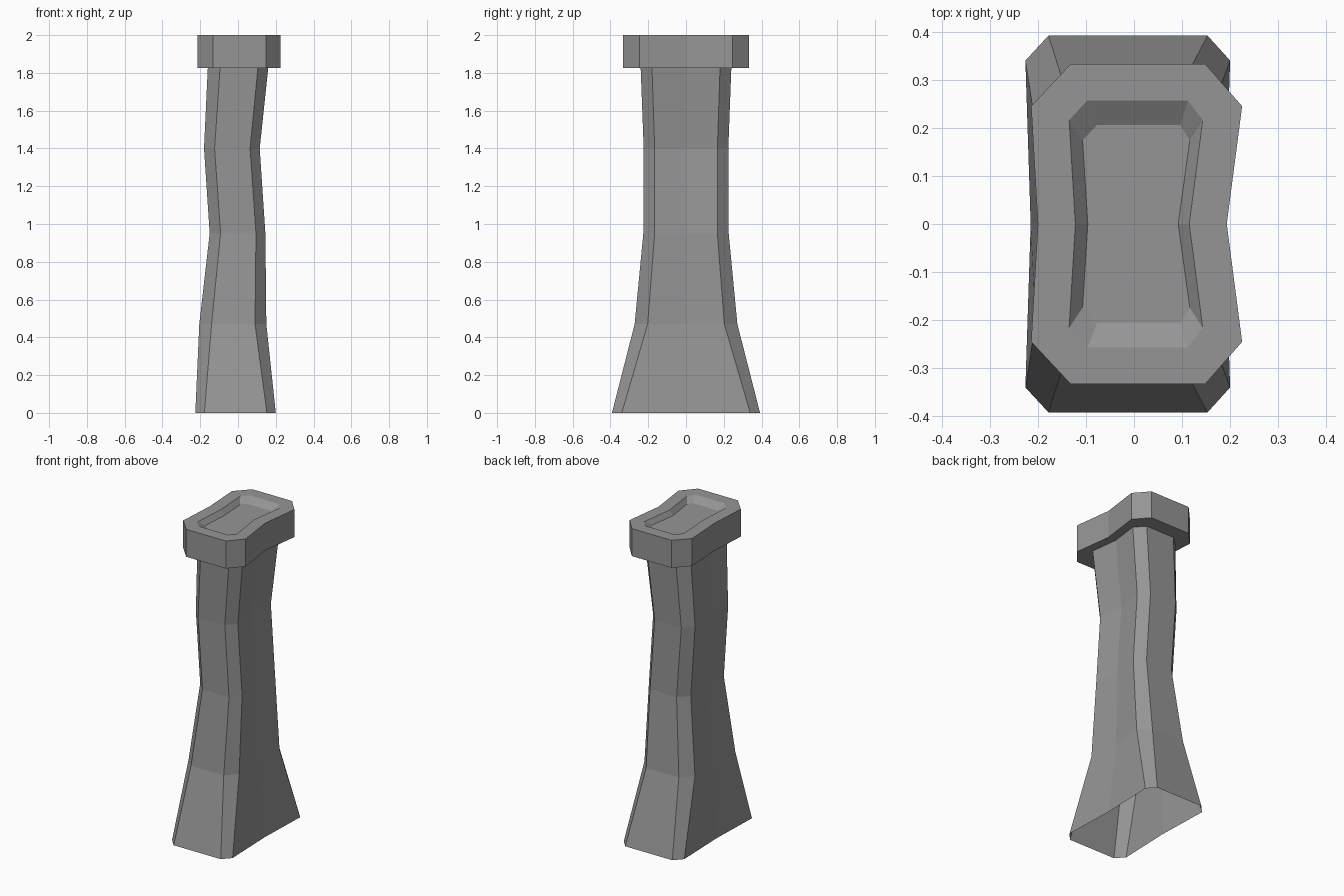
import bpy
import bmesh

cube = bpy.data.objects.get("Cube")
if cube:
    bpy.data.objects.remove(cube, do_unlink=True)

stone = bpy.data.materials.new("grey stone")
stone.use_nodes = True
GREY = (0.3, 0.3, 0.3, 1.0)
stone.diffuse_color = GREY
stone.node_tree.nodes["Principled BSDF"].inputs["Base Color"].default_value = GREY


def ring(bm, z, left, right, end_left, end_right, end_y, side_y, pinch_l, pinch_r):
    """Chamfered rectangle whose two long sides are pinched in at the middle."""
    outline = [(end_left, -end_y), (end_right, -end_y), (right, -side_y),
               (right - pinch_r, 0), (right, side_y), (end_right, end_y),
               (end_left, end_y), (left, side_y), (left + pinch_l, 0), (left, -side_y)]
    return [bm.verts.new((x, y, z)) for x, y in outline]


def loft(name, sections, close_top=False):
    """Skin neighbouring rings with quads and optionally fill the last ring."""
    bm = bmesh.new()
    rings = [ring(bm, *s) for s in sections]
    for low, high in zip(rings, rings[1:]):
        n = len(low)
        for i in range(n):
            j = (i + 1) % n
            bm.faces.new((low[i], low[j], high[j], high[i]))
    if close_top:
        bm.faces.new(rings[-1])
    mesh = bpy.data.meshes.new(name)
    bm.to_mesh(mesh)
    bm.free()
    mesh.materials.append(stone)
    obj = bpy.data.objects.new(name, mesh)
    bpy.context.collection.objects.link(obj)
    return obj


# Crooked shaft, flared at the foot and open underneath
neck = (1.825, -0.16, 0.16, -0.095, 0.105, 0.24, 0.18, 0.01, 0.022)
loft("shaft", [
    (0.0, -0.226, 0.2, -0.178, 0.153, 0.392, 0.34, 0.011, 0.011),
    (0.47, -0.205, 0.15, -0.14, 0.09, 0.272, 0.203, 0.011, 0.015),
    (0.95, -0.15, 0.145, -0.092, 0.095, 0.226, 0.166, 0.01, 0.018),
    (1.4, -0.18, 0.115, -0.124, 0.064, 0.224, 0.166, 0.01, 0.02),
    neck,
])

# Overhanging cap: underside, rim, sloping basin wall and basin floor
cap_outline = (-0.214, 0.225, -0.132, 0.148, 0.333, 0.245, 0.014, 0.032)
loft("cap", [
    neck,
    (1.825, *cap_outline),
    (2.0, *cap_outline),
    (2.0, -0.135, 0.143, -0.097, 0.112, 0.257, 0.216, 0.013, 0.028),
    (1.97, -0.107, 0.116, -0.077, 0.096, 0.206, 0.174, 0.011, 0.024),
], close_top=True)
